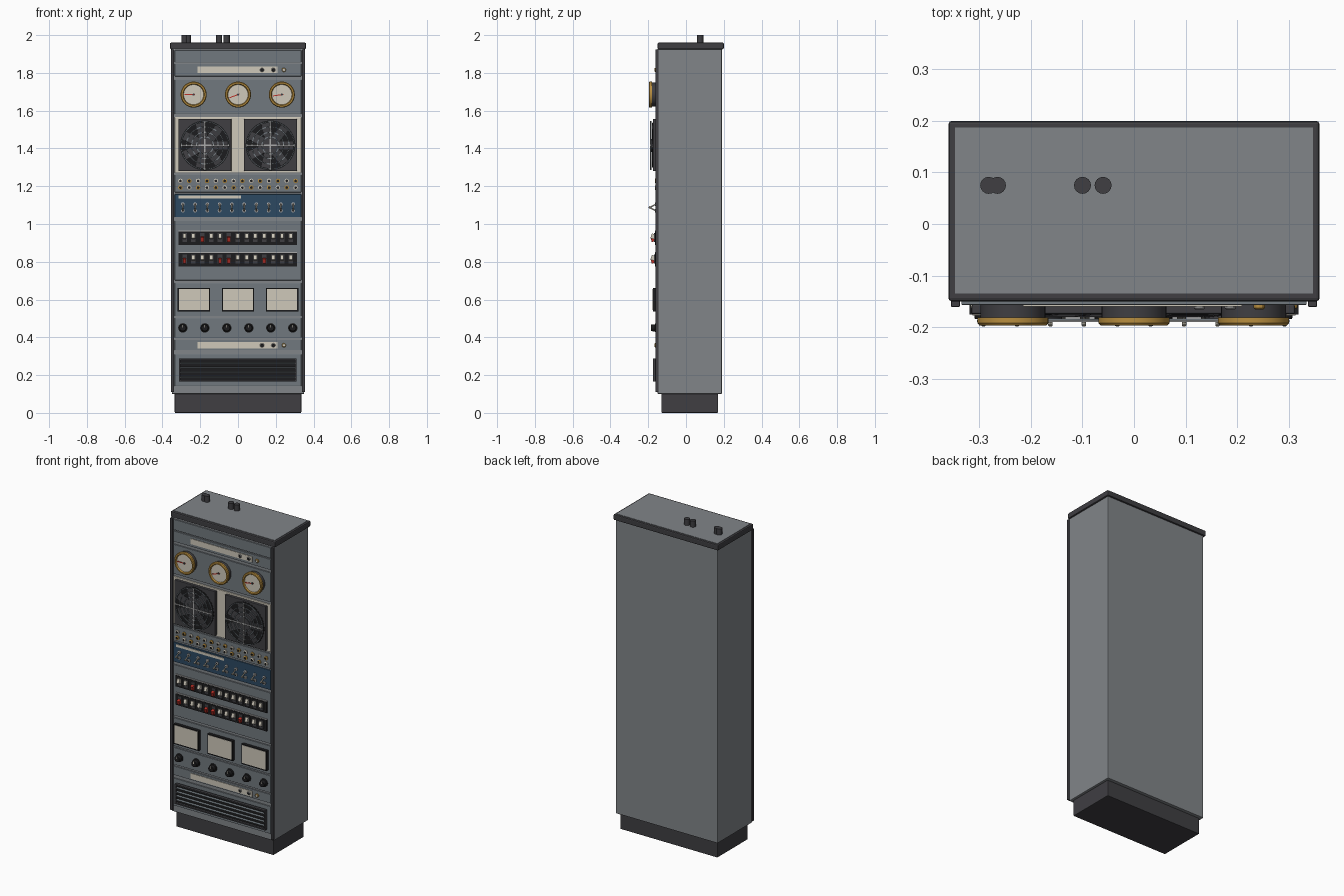
import bpy, bmesh, math
from mathutils import Matrix, Vector

cube = bpy.data.objects.get("Cube")
if cube:
    bpy.data.objects.remove(cube, do_unlink=True)

COLOURS = {
    "cabinet_grey": (0.22, 0.235, 0.25),
    "panel_grey": (0.165, 0.19, 0.21),
    "charcoal": (0.05, 0.049, 0.055),
    "black": (0.012, 0.012, 0.013),
    "cream": (0.62, 0.58, 0.49),
    "brass": (0.48, 0.27, 0.05),
    "navy_blue": (0.025, 0.065, 0.12),
    "signal_red": (0.5, 0.03, 0.02),
    "steel": (0.4, 0.4, 0.4),
}
NAMES = list(COLOURS)
MATS = []
for name, rgb in COLOURS.items():
    m = bpy.data.materials.new(name)
    m.use_nodes = True
    m.diffuse_color = (*rgb, 1)
    m.node_tree.nodes["Principled BSDF"].inputs["Base Color"].default_value = (*rgb, 1)
    MATS.append(m)
FRONT = -0.157  # face of the rack panels


class Part:
    """One named object gathered from boxes and turned shapes."""

    def __init__(self, name):
        self.name, self.bm, self.used = name, bmesh.new(), []

    def slot(self, colour):
        if colour not in self.used:
            self.used.append(colour)
        return self.used.index(colour)

    def box(self, colour, x, y, z, tilt=None):
        """Box from (min, max) ranges; tilt is a matrix about its centre."""
        mid = Vector([(a + b) / 2 for a, b in (x, y, z)])
        size = [abs(b - a) for a, b in (x, y, z)]
        mat = Matrix.Translation(mid) @ (tilt or Matrix()) @ Matrix.Diagonal((*size, 1))
        made = bmesh.ops.create_cube(self.bm, size=1, matrix=mat)
        for f in {f for v in made["verts"] for f in v.link_faces}:
            f.material_index = self.slot(colour)

    def turned(self, at, profile, sides=24, tilt=None):
        """Lathe (radius, distance, colour) points around an axis facing -y."""
        place = Matrix.Translation(at) @ (tilt or Matrix.Rotation(math.pi / 2, 4, 'X'))
        previous = None
        for r, d, colour in profile:
            if r == 0:
                ring = [self.bm.verts.new(place @ Vector((0, 0, d)))] * sides
            else:
                ring = [self.bm.verts.new(place @ Vector((r * math.cos(t), r * math.sin(t), d)))
                        for t in (2 * math.pi * i / sides for i in range(sides))]
            if previous:
                for i in range(sides):
                    j = (i + 1) % sides
                    corners = [previous[i], previous[j], ring[j], ring[i]]
                    f = self.bm.faces.new(list(dict.fromkeys(corners)))
                    f.material_index = self.slot(colour)
            previous = ring

    def finish(self, bevel=0, smooth=False):
        mesh = bpy.data.meshes.new(self.name)
        self.bm.to_mesh(mesh)
        self.bm.free()
        for c in self.used:
            mesh.materials.append(MATS[NAMES.index(c)])
        ob = bpy.data.objects.new(self.name, mesh)
        bpy.context.collection.objects.link(ob)
        if bevel:
            mod = ob.modifiers.new("edge_bevel", 'BEVEL')
            mod.width, mod.segments = bevel, 2
        if smooth:
            bpy.ops.object.select_all(action='DESELECT')
            ob.select_set(True)
            bpy.context.view_layer.objects.active = ob
            bpy.ops.object.shade_smooth_by_angle()
        return ob


def single(name, colour, x, y, z, bevel=0):
    p = Part(name)
    p.box(colour, x, y, z)
    p.finish(bevel)


def spread(first, last, n):
    return [first + (last - first) * i / (n - 1) for i in range(n)]


# Cabinet shell
single("plinth", "charcoal", (-.335, .335), (-.13, .17), (0, .105), .004)
single("cabinet_body", "cabinet_grey", (-.35, .35), (-.15, .19), (.1, 1.93), .005)
single("top_cap", "charcoal", (-.36, .36), (-.15, .2), (1.925, 1.96), .006)
single("top_plate", "cabinet_grey", (-.347, .347), (-.135, .187), (1.95, 1.962))
rails = Part("front_rails")
for s in (-1, 1):
    rails.box("charcoal", (s * .338, s * .355), (-.161, -.145), (.11, 1.925))
rails.finish(.002)

# Cable posts on the roof
posts = Part("roof_posts")
for x in (-.282, -.265, -.1, -.06):
    posts.turned((x, .075, 1.955), [(.0165, 0, "charcoal"), (.0165, .045, "charcoal"),
                                    (0, .045, "charcoal")], 16, Matrix())
posts.finish(smooth=True)

# Rack panels, top to bottom
panels = {
    "top_blank": (1.855, 1.92), "upper_label": (1.782, 1.848), "gauge": (1.582, 1.765),
    "fan": (1.272, 1.566), "jack": (1.168, 1.262), "toggle": (1.036, 1.158),
    "breaker": (.702, 1.018), "meter": (.512, .688), "knob": (.397, .503),
    "lower_label": (.332, .387), "vent": (.142, .312),
}
special = {"fan": "cream", "toggle": "navy_blue"}
for name, z in panels.items():
    single(name + "_panel", special.get(name, "panel_grey"),
           (-.335, .335), (FRONT, -.145), z, .002)

# Label strips with indicator lamps
for name, z in (("upper", 1.816), ("lower", .358)):
    strip = Part(name + "_label_strip")
    strip.box("cream", (-.215, .21), (-.16, -.156), (z - .017, z + .017))
    for x, rim, core in ((.127, "steel", "black"), (.187, "steel", "black"), (.243, "brass", "cream")):
        strip.turned((x, -.156, z), [(.011, 0, rim), (.011, .007, rim), (.008, .01, rim),
                                     (0, .01, core)], 12)
    strip.finish(smooth=True)

# Round pressure gauges
for name, x, angle in (("right", -.235, 0), ("middle", 0, -.35), ("left", .232, -.15)):
    g = Part(name + "_gauge")
    g.turned((x, 0, 1.685), [
        (.063, .155, "charcoal"), (.063, .181, "charcoal"), (.069, .181, "brass"),
        (.069, .192, "brass"), (.065, .197, "brass"), (.057, .197, "brass"),
        (.053, .19, "brass"), (0, .19, "cream")], 40)
    turn = Matrix.Rotation(angle, 4, 'Y')
    mid = Vector((x, 0, 1.685)) + turn @ Vector((-.02, 0, 0))
    g.box("signal_red", (mid.x - .028, mid.x + .028), (-.193, -.19),
          (mid.z - .0025, mid.z + .0025), turn)
    g.turned((x, 0, 1.685), [(.006, .19, "charcoal"), (.006, .195, "charcoal"), (0, .195, "charcoal")], 12)
    g.finish(smooth=True)

# Cooling fans with wire guards
for name, x in (("right", -.175), ("left", .172)):
    single(name + "_fan_housing", "charcoal", (x - .14, x + .14), (-.175, -.156), (1.28, 1.556), .003)
    fan = Part(name + "_fan")
    c = Vector((x, 0, 1.416))
    fan.turned(c, [(.132, .174, "black"), (.132, .176, "black"), (0, .176, "black")], 40)
    for i in range(7):
        spin = Matrix.Rotation(2 * math.pi * i / 7, 4, 'Y')
        mid = c + spin @ Vector((.075, 0, 0))
        fan.box("charcoal", (mid.x - .045, mid.x + .045), (-.179, -.177),
                (mid.z - .022, mid.z + .022), spin @ Matrix.Rotation(.1, 4, 'X'))
    fan.turned(c, [(.035, .175, "charcoal"), (.035, .183, "charcoal"), (0, .183, "charcoal")], 24)
    for r in (.045, .07, .098, .126):
        fan.turned(c, [(r + .003, .183, "panel_grey"), (r + .003, .187, "panel_grey"),
                       (r - .003, .187, "panel_grey"), (r - .003, .183, "panel_grey")], 40)
    for a in (0, math.pi / 2):
        fan.box("steel", (x - .13, x + .13), (-.19, -.186), (c.z - .004, c.z + .004),
                Matrix.Rotation(a, 4, 'Y'))
    fan.finish(smooth=True)

# Patch jacks
jacks = Part("patch_jacks")
for row, z in enumerate((1.228, 1.193)):
    for i, x in enumerate(spread(-.305, .305, 14)):
        rim = "brass" if (i + row) % 2 else "cream"
        jacks.turned((x, 0, z), [(.012, .156, rim), (.012, .163, rim), (.007, .165, rim),
                                 (.007, .16, "black"), (0, .16, "black")], 12)
jacks.finish(smooth=True)

# Toggle switches, upper row tilted down and lower row tilted up
toggles = Part("toggle_switches")
toggles.box("cream", (-.315, .015), (-.16, -.156), (1.134, 1.15))
for z, lean in ((1.105, .5), (1.07, -.5)):
    for x in spread(-.292, .292, 10):
        toggles.turned((x, 0, z), [(.01, .156, "steel"), (.01, .163, "steel"),
                                   (.005, .165, "steel"), (0, .165, "black")], 10)
        toggles.turned((x, -.16, z), [(.003, 0, "steel"), (.0045, .042, "cream"), (0, .043, "cream")],
                       8, Matrix.Rotation(math.pi / 2 + lean, 4, 'X'))
toggles.finish(smooth=True)

# Breaker rows: red levers are switched down
for name, z, red in (("upper", .926, (2, 5)), ("lower", .812, (0, 4, 5, 9))):
    row = Part(name + "_breaker_row")
    row.box("black", (-.315, .312), (-.164, -.156), (z - .036, z + .034))
    row.box("steel", (-.315, .312), (-.163, -.156), (z + .034, z + .039))
    for i, x in enumerate(spread(-.283, .28, 13)):
        row.box("charcoal", (x - .012, x + .012), (-.17, -.163), (z - .022, z + .026))
        down = i in red
        mid = z + (-.008 if down else .008)
        row.box("signal_red" if down else "cream", (x - .009, x + .009), (-.185, -.166),
                (mid - .012, mid + .014), Matrix.Rotation(.3 if down else -.3, 4, 'X'))
    row.finish()

# Square panel meters
meters = Part("panel_meters")
for x in (-.233, 0, .233):
    meters.box("black", (x - .086, x + .086), (-.176, -.156), (.536, .66))
    meters.box("cream", (x - .08, x + .08), (-.178, -.175), (.544, .655))
meters.finish()

# Control knobs
knobs = Part("control_knobs")
for x in spread(-.292, .29, 6):
    knobs.turned((x, 0, .45), [(.025, .156, "black"), (.025, .162, "black"), (.019, .164, "black"),
                               (.017, .184, "black"), (0, .184, "black")], 20)
    knobs.box("cream", (x - .002, x + .002), (-.186, -.183), (.453, .466))
knobs.finish(smooth=True)

# Louvred vent
vent = Part("louvre_vent")
vent.box("black", (-.312, .31), (-.163, -.156), (.165, .288))
for z in (.169, .284):
    vent.box("charcoal", (-.312, .31), (-.176, -.16), (z - .004, z + .004))
for x in (-.308, .306):
    vent.box("charcoal", (x - .004, x + .004), (-.176, -.16), (.165, .288))
for z in spread(.19, .264, 4):
    vent.box("panel_grey", (-.305, .303), (-.174, -.16), (z - .002, z + .002),
             Matrix.Rotation(.3, 4, 'X'))
vent.finish()
